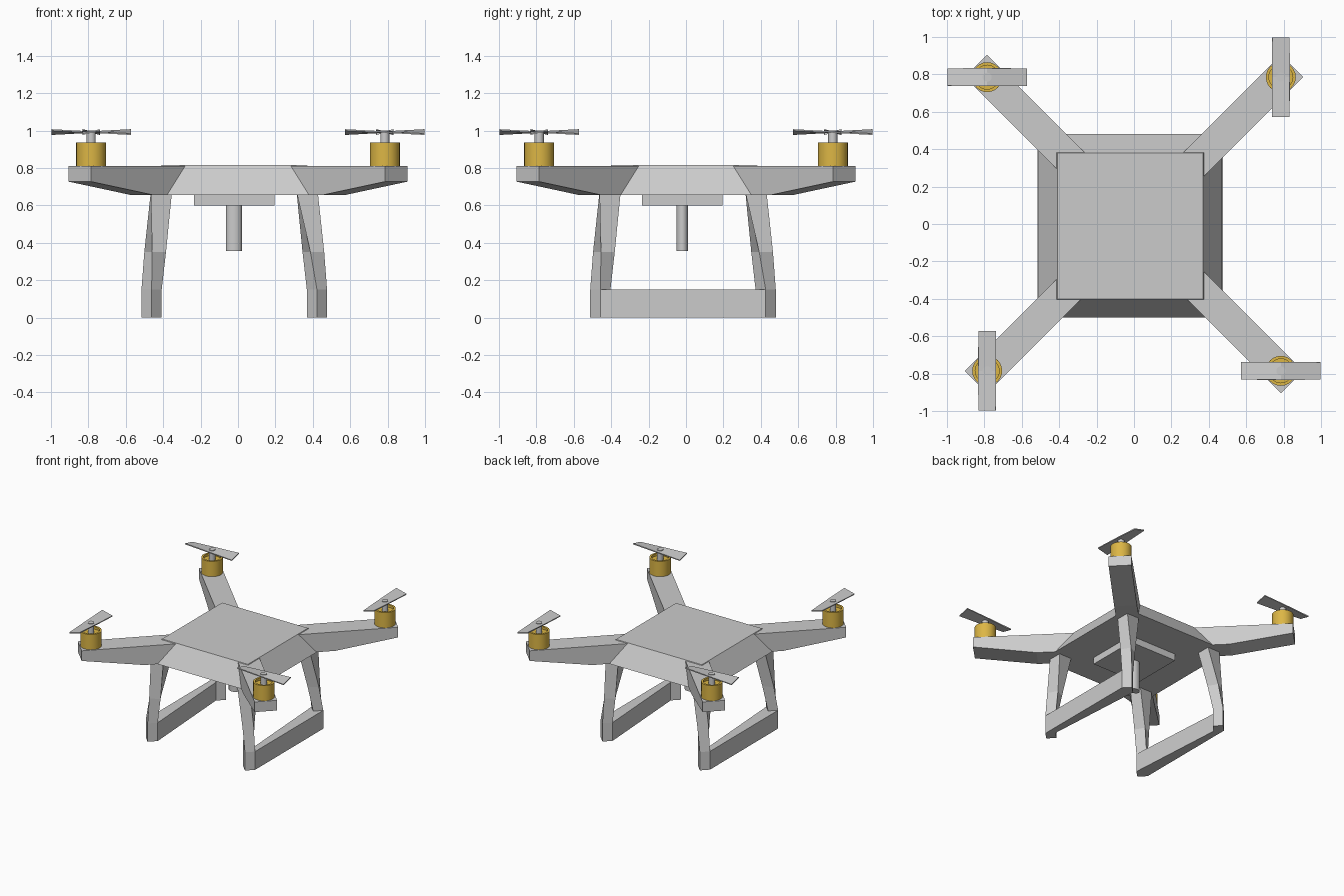
import bpy, bmesh
from math import cos, sin, pi, radians
from mathutils import Matrix, Vector

if "Cube" in bpy.data.objects:
    bpy.data.objects.remove(bpy.data.objects["Cube"])

CX, CY = -0.02, -0.01


def finish(name, bm, mat=None):
    bmesh.ops.recalc_face_normals(bm, faces=bm.faces)
    me = bpy.data.meshes.new(name)
    bm.to_mesh(me)
    bm.free()
    ob = bpy.data.objects.new(name, me)
    bpy.context.collection.objects.link(ob)
    if mat:
        me.materials.append(mat)
    return ob


def loft(name, rings, turn=0.0, origin=(0, 0, 0)):
    """Closed solid through rings of points, spun about z and moved to origin."""
    m = Matrix.Translation(origin) @ Matrix.Rotation(turn, 4, 'Z')
    bm = bmesh.new()
    vs = [[bm.verts.new(m @ Vector(p)) for p in r] for r in rings]
    n = len(vs[0])
    for a, b in zip(vs, vs[1:]):
        for i in range(n):
            j = (i + 1) % n
            bm.faces.new((a[i], a[j], b[j], b[i]))
    bm.faces.new(vs[0][::-1])
    bm.faces.new(vs[-1])
    return finish(name, bm)


def square(cx, cy, z, h):
    return [(cx + h * a, cy + h * b, z) for a, b in ((-1, -1), (1, -1), (1, 1), (-1, 1))]


def cylinder(name, x, y, z0, z1, rx, ry, sides, mat=None, recess=0.0):
    bm = bmesh.new()
    bmesh.ops.create_cone(bm, cap_ends=True, segments=sides, radius1=1, radius2=1, depth=1)
    bm.transform(Matrix.Translation((x, y, (z0 + z1) / 2)) @ Matrix.Diagonal((rx, ry, z1 - z0, 1)))
    if recess:
        bm.normal_update()
        top = [f for f in bm.faces if f.normal.z > 0.9]
        bmesh.ops.inset_region(bm, faces=top, thickness=rx * 0.2)
        res = bmesh.ops.extrude_face_region(bm, geom=top)
        bmesh.ops.delete(bm, geom=top, context='FACES_ONLY')
        bmesh.ops.translate(bm, vec=(0, 0, -recess),
                            verts=[v for v in res['geom'] if isinstance(v, bmesh.types.BMVert)])
    ob = finish(name, bm, mat)
    for p in ob.data.polygons:
        p.use_smooth = abs(p.normal.z) < 0.5
    bpy.context.view_layer.objects.active = ob
    ob.select_set(True)
    bpy.ops.object.shade_smooth_by_angle(angle=radians(50))
    ob.select_set(False)
    return ob


gold = bpy.data.materials.new("gold")
gold.diffuse_color = (0.72, 0.47, 0.06, 1)
gold.use_nodes = True
gold.node_tree.nodes["Principled BSDF"].inputs["Base Color"].default_value = gold.diffuse_color

# body shell and belly plate
loft("body", [square(CX, CY, 0.655, 0.49), square(CX, CY, 0.815, 0.39)])
loft("belly_plate", [square(CX, CX, 0.60, 0.215), square(CX, CX, 0.66, 0.215)])

# hanging sensor post
cylinder("sensor_post", -0.022, -0.02, 0.355, 0.61, 0.043, 0.032, 16)

# arm side profile: distance along the diagonal, height
R2 = 2 ** 0.5
arm = [(0.2, 0.66), (0.2, 0.81), (0.845, 0.81), (0.845, 0.727), (0.51, 0.655), (0.3, 0.655)]
# propeller sections: opposite pitch at the two tips
blade = []
for x, tilt in ((-0.212, -14), (0, 0), (0.212, 14)):
    t = radians(tilt)
    blade.append([(x, y * cos(t) - z * sin(t), y * sin(t) + z * cos(t))
                  for y, z in ((-0.048, -0.004), (0.048, -0.004), (0.048, 0.004), (-0.048, 0.004))])

for k, nm in enumerate(("back_right", "back_left", "front_left", "front_right")):
    ang = pi / 4 + k * pi / 2
    loft("arm_" + nm, [[(d * R2, s, z) for d, z in arm] for s in (-0.085, 0.085)], ang)
    sx, sy = (1 if cos(ang) > 0 else -1), (1 if sin(ang) > 0 else -1)
    mx, my = 0.785 * sx, 0.785 * sy
    cylinder("motor_" + nm, mx, my, 0.80, 0.935, 0.08, 0.08, 24, gold, 0.02)
    cylinder("shaft_" + nm, mx, my, 0.90, 1.0, 0.025, 0.025, 10)
    loft("propeller_" + nm, blade, pi / 2 * ((k + 1) % 2), (mx, my, 0.992))

    # twisting landing leg: offset, height, corner radius, twist
    rings = []
    for off, z, r, tw in ((0.39, 0.67, 0.08, 0), (0.423, 0.35, 0.060, 30),
                          (0.442, 0.15, 0.054, 45), (0.442, 0.0, 0.054, 45)):
        rings.append([(CX + sx * off + r * cos(radians(tw + 45 + 90 * i)),
                       -0.016 + sy * off + r * sin(radians(tw + 45 + 90 * i)), z) for i in range(4)])
    loft("leg_" + nm, rings)

# skid bars joining front and back legs
plan = [(0.496, -0.442), (0.496, 0.442), (0.442, 0.496), (0.388, 0.442), (0.442, -0.388)]
for nm, turn in (("right", 0), ("left", pi)):
    loft("skid_" + nm, [[(x, y, z) for x, y in plan] for z in (0.0, 0.15)], turn, (CX, -0.016, 0))
